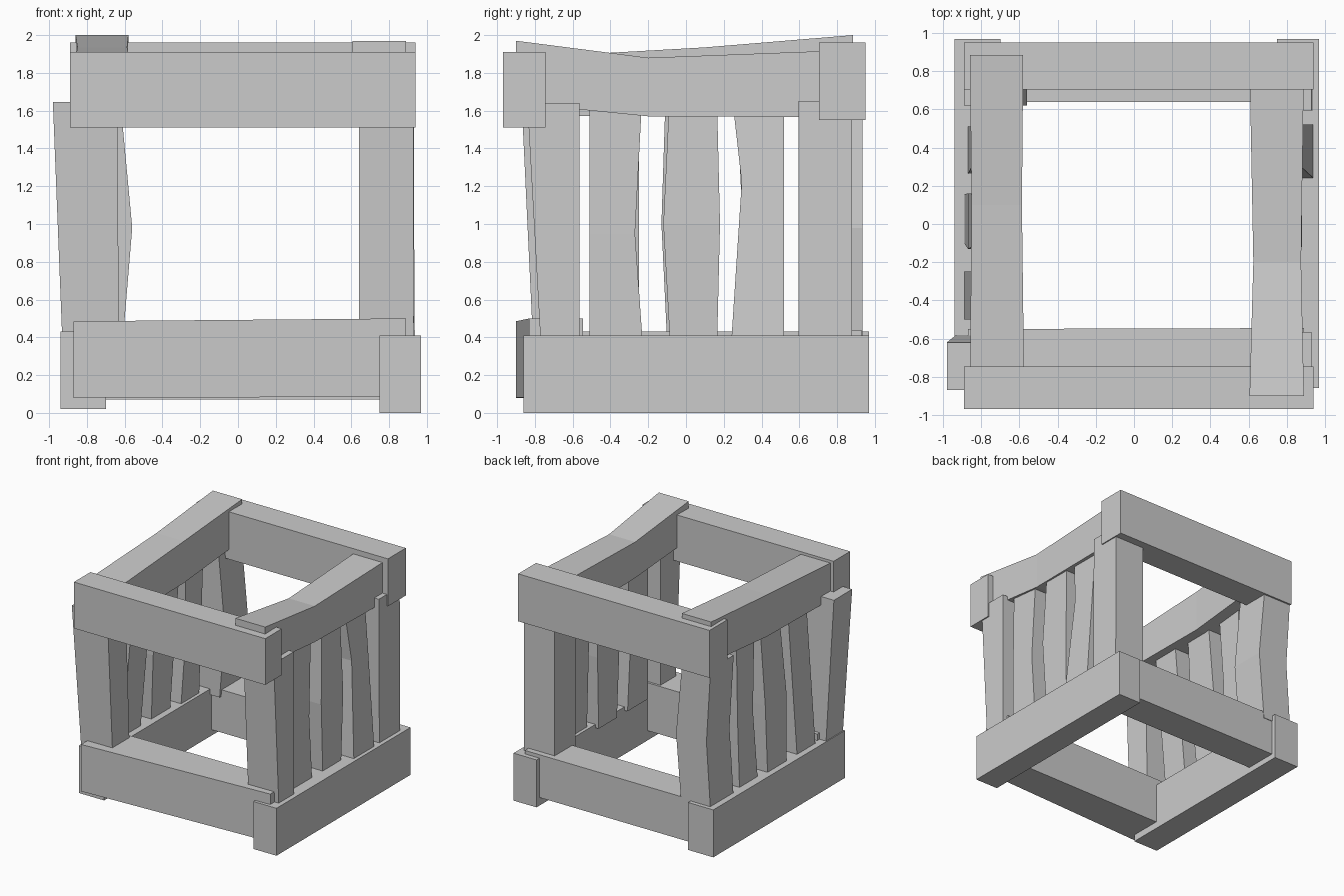
import bpy

ORDER = {'x': lambda s, u, v: (s, u, v),
         'y': lambda s, u, v: (u, s, v),
         'z': lambda s, u, v: (u, v, s)}


def plank(name, axis, *sections):
    """Rough-hewn timber: sections are (position, u0, u1, v0, v1) along axis."""
    verts, faces = [], []
    for s, u0, u1, v0, v1 in sections:
        verts += [ORDER[axis](s, u, v) for u, v in
                  ((u0, v0), (u1, v0), (u1, v1), (u0, v1))]
    for k in range(len(sections) - 1):
        a = 4 * k
        for i in range(4):
            j = (i + 1) % 4
            faces.append((a + i, a + j, a + 4 + j, a + 4 + i))
    n = len(verts)
    faces += [(3, 2, 1, 0), (n - 4, n - 3, n - 2, n - 1)]
    if axis == 'y':                      # keep normals outward
        faces = [f[::-1] for f in faces]
    me = bpy.data.meshes.new(name)
    me.from_pydata(verts, [], faces)
    me.update()
    ob = bpy.data.objects.new(name, me)
    bpy.context.collection.objects.link(ob)
    return ob


# bottom frame
plank("bottom_right_beam", 'y', (-.86, .75, .97, 0, .41), (.97, .75, .97, 0, .41))
plank("bottom_left_beam", 'y', (-.83, -.94, -.70, .02, .43), (.97, -.94, -.70, .02, .43))
plank("bottom_front_beam", 'x', (-.87, -.90, -.55, .08, .485), (.89, -.83, -.545, .085, .50))
plank("bottom_back_beam", 'x', (-.87, .64, .93, .07, .44), (.89, .64, .93, .07, .44))

# top frame, side beams sag in the middle
plank("top_front_beam", 'x', (-.89, -.97, -.745, 1.51, 1.91), (.94, -.97, -.745, 1.51, 1.91))
plank("top_back_beam", 'x', (-.89, .705, .95, 1.55, 1.96), (.94, .705, .95, 1.55, 1.96))
plank("top_right_beam", 'y', (-.90, .605, .89, 1.64, 1.97),
      (-.2, .625, .875, 1.57, 1.88), (.85, .605, .89, 1.565, 1.92))
plank("top_left_beam", 'y', (-.87, -.86, -.575, 1.57, 1.88),
      (.1, -.85, -.587, 1.575, 1.935), (.885, -.86, -.58, 1.65, 2.0))

# corner posts
plank("front_right_post", 'z', (.38, .64, .93, -.77, -.565), (1.64, .64, .93, -.84, -.565))
plank("front_left_post", 'z', (.38, -.93, -.63, -.81, -.58), (1.645, -.98, -.64, -.87, -.62))
plank("back_right_post", 'z', (.38, .64, .935, .595, .88), (1.65, .64, .93, .595, .88))
plank("back_left_post", 'z', (.38, -.89, -.61, .62, .935),
      (.98, -.85, -.56, .62, .935), (1.62, -.89, -.62, .62, .935))

# right side slats
plank("right_slat_front", 'z', (.38, .72, .87, -.51, -.23),
      (.95, .72, .87, -.51, -.27), (1.62, .72, .86, -.51, -.235))
plank("right_slat_middle", 'z', (.38, .72, .87, -.085, .165),
      (1.0, .72, .88, -.12, .18), (1.62, .72, .86, -.09, .165))
plank("right_slat_back", 'z', (.38, .78, .94, .24, .52),
      (1.22, .72, .88, .295, .52), (1.62, .70, .85, .25, .52))

# left side slats, leaning inward at the top
plank("left_slat_front", 'z', (.38, -.89, -.76, -.50, -.25), (1.62, -.80, -.65, -.50, -.25))
plank("left_slat_middle", 'z', (.38, -.89, -.76, -.10, .155),
      (1.0, -.87, -.72, -.13, .16), (1.62, -.82, -.67, -.11, .155))
plank("left_slat_back", 'z', (.38, -.87, -.73, .26, .51),
      (1.0, -.85, -.71, .30, .51), (1.62, -.84, -.69, .27, .51))
